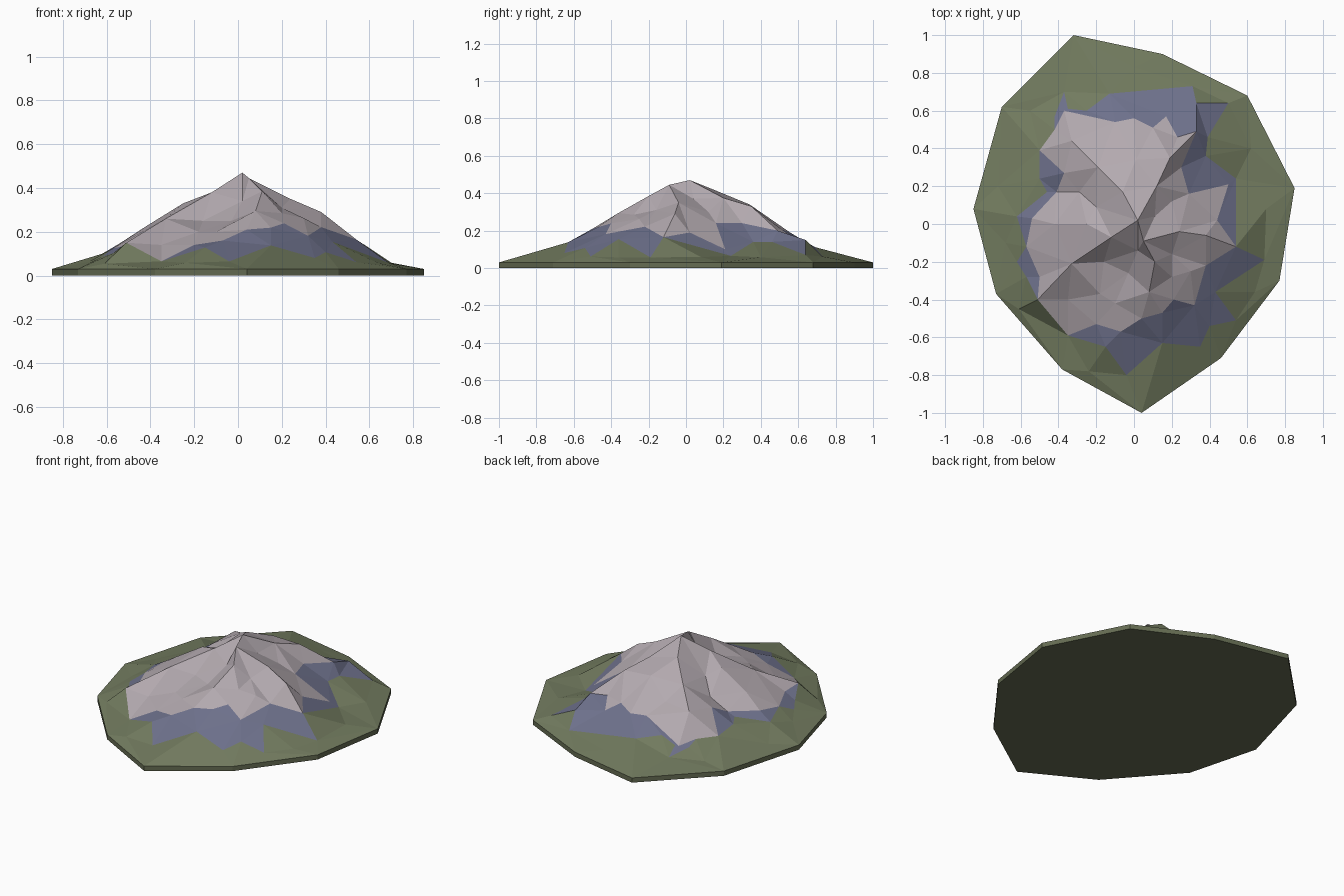
import bpy, bmesh
from math import hypot
from mathutils import Vector
from mathutils.geometry import delaunay_2d_cdt

if "Cube" in bpy.data.objects:
    bpy.data.objects.remove(bpy.data.objects["Cube"])

# Plan outlines, clockwise from the back: (x, y) with an optional height
RIM = [(-.32, 1), (.15, .9), (.6, .68), (.85, .19), (.77, -.3), (.46, -.71),
       (.04, -1), (-.38, -.77), (-.73, -.37), (-.85, .08), (-.7, .62)]
SCREE = [(-.37, .7), (-.35, .61), (-.25, .6), (-.13, .69), (.31, .73), (.33, .64, .15),
         (.5, .64, .07), (.39, .46, .14), (.38, .36, .14), (.54, .24, .065), (.54, -.12, .165),
         (.69, -.19), (.43, -.36), (.54, -.51), (.4, -.54), (.35, -.65),
         (.15, -.63), (-.04, -.8), (-.15, -.65), (-.35, -.59, .065),
         (-.51, -.4, .15), (-.57, -.28), (-.62, -.2), (-.57, -.12), (-.62, .04),
         (-.46, .17, .14), (-.5, .24, .13), (-.5, .39), (-.42, .5), (-.42, .57)]
ROCK = [(-.37, .6), (-.1, .54), (0, .56), (.1, .51), (.17, .57), (.23, .46),
        (.33, .49, .2), (.25, .3, .24), (.29, .16, .24), (.5, .21, .1), (.44, .02, .19),
        (.54, -.12, .165), (.38, -.22), (.32, -.43), (.21, -.4), (.15, -.47), (.04, -.5, .21),
        (-.07, -.57, .16), (-.2, -.53, .14), (-.35, -.59, .065), (-.51, -.4, .15),
        (-.5, -.28), (-.57, -.12), (-.54, .03), (-.41, .17, .16), (-.37, .27),
        (-.5, .39), (-.42, .5)]
# Ridge and gully lines running down from the peak
PEAK = (.02, .02, .47)
LINES = [[PEAK, (.05, -.09, .445), (.11, -.2, .385), (.08, -.36, .295), (.04, -.5, .21)],
         [PEAK, (.02, -.14, .34), (-.03, -.26, .25), (-.1, -.42, .2)],
         [PEAK, (-.12, -.07, .38), (-.33, -.21, .26), (-.51, -.4, .15)],
         [PEAK, (-.2, .09, .3), (-.29, .17, .22)],
         [PEAK, (-.06, .17, .41), (-.19, .3, .32), (-.33, .44, .24)],
         [PEAK, (.12, .2, .375), (.19, .35, .33), (.33, .49, .2)],
         [PEAK, (.11, .04, .37), (.24, -.04, .35), (.38, -.06, .29), (.54, -.12, .165)]]
# Breaks in the upper and lower slopes
SLOPE = [(-.16, -.2, .25), (-.18, -.37, .2), (-.25, .0, .33), (-.42, 0, .225),
         (.01, .34, .34), (.2, .12, .3), (.2, -.16, .31), (.2, -.28, .285),
         (-.35, -.4, .14), (-.15, .42), (.3, -.25),
         (-.72, .2), (-.68, -.1), (-.61, -.45), (-.24, -.78), (0, .83),
         (-.55, .6), (.7, .08), (.64, -.36), (.62, .4)]

PROFILE = [(0, .47), (.1, .43), (.3, .345), (.5, .22), (.63, .15), (.8, .065), (.95, .03), (2, .03)]


def slope_height(x, y):
    t = hypot(x / .85, y)
    for (a, za), (b, zb) in zip(PROFILE, PROFILE[1:]):
        if t <= b:
            return za + (zb - za) * (t - a) / (b - a)


def inside(x, y, loop):
    hit = False
    for p, q in zip(loop, loop[1:] + loop[:1]):
        if (p[1] > y) != (q[1] > y) and x < p[0] + (y - p[1]) * (q[0] - p[0]) / (q[1] - p[1]):
            hit = not hit
    return hit


# Triangulate the whole surface along the outlines and ridge lines
points, edges = [], []
for loop in (RIM, SCREE, ROCK):
    n, s = len(loop), len(points)
    edges += [(s + i, s + (i + 1) % n) for i in range(n)]
    points += [p + (.03,) for p in loop] if loop is RIM else loop
for line in LINES:
    s = len(points)
    edges += [(s + i, s + i + 1) for i in range(len(line) - 1)]
    points += line
points += SLOPE
flat, _, tris, origin, _, _ = delaunay_2d_cdt([Vector(p[:2]) for p in points], edges, [], 1, 1e-4)
coords = []
for v, src in zip(flat, origin):
    given = [points[i][2] for i in src if i < len(points) and len(points[i]) > 2]
    coords.append((v.x, v.y, given[0] if given else slope_height(v.x, v.y)))


def add_part(name, faces, color):
    bm = bmesh.new()
    made = {}
    for face in faces:
        for c in face:
            if c not in made:
                made[c] = bm.verts.new(c)
        bm.faces.new([made[c] for c in face])
    bm.normal_update()
    mesh = bpy.data.meshes.new(name)
    bm.to_mesh(mesh)
    bm.free()
    mat = bpy.data.materials.new(name + "_color")
    mat.diffuse_color = (*color, 1)
    mat.use_nodes = True
    mat.node_tree.nodes["Principled BSDF"].inputs["Base Color"].default_value = mat.diffuse_color
    mesh.materials.append(mat)
    bpy.context.collection.objects.link(bpy.data.objects.new(name, mesh))


# Sort triangles into rock, scree and meadow
parts = {"rock": [], "scree": [], "meadow": []}
for tri in tris:
    face = [coords[i] for i in tri]
    cx, cy = sum(c[0] for c in face) / 3, sum(c[1] for c in face) / 3
    kind = "rock" if inside(cx, cy, ROCK) else "scree" if inside(cx, cy, SCREE) else "meadow"
    parts[kind].append(face)

# Thin slab edge and underside
ring = RIM[::-1]
slab = [[(*p, 0), (*q, 0), (*q, .03), (*p, .03)] for p, q in zip(ring, ring[1:] + ring[:1])]
slab.append([(*p, 0) for p in RIM])

add_part("rock", parts["rock"], (.45, .40, .43))
add_part("scree", parts["scree"], (.155, .165, .26))
add_part("meadow", parts["meadow"], (.17, .20, .115))
add_part("base_slab", slab, (.13, .15, .085))
